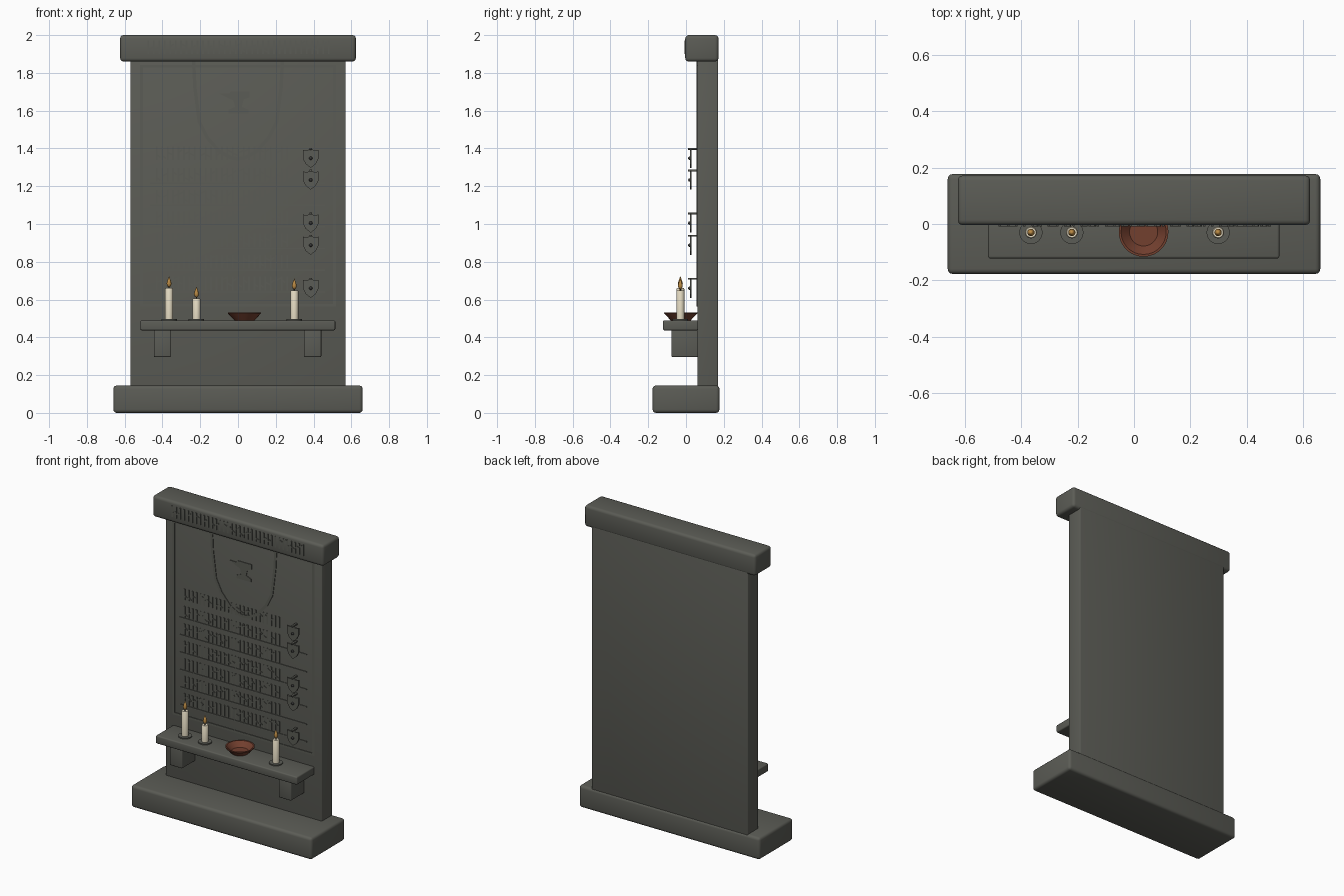
import bpy, bmesh, math, random
from mathutils import Vector

random.seed(4)
cube = bpy.data.objects.get("Cube")
if cube:
    bpy.data.objects.remove(cube, do_unlink=True)


def material(name, rgb):
    m = bpy.data.materials.new(name)
    m.use_nodes = True
    m.diffuse_color = (*rgb, 1)
    m.node_tree.nodes["Principled BSDF"].inputs["Base Color"].default_value = (*rgb, 1)
    return m


STONE = material("grey stone", (0.105, 0.107, 0.092))
IRON = material("dark iron", (0.035, 0.035, 0.035))
WAX = material("cream wax", (0.75, 0.68, 0.52))
CLAY = material("brown clay", (0.17, 0.05, 0.028))
FLAME = material("amber flame", (0.5, 0.26, 0.06))


def make(name, bm, mat, smooth=False):
    bmesh.ops.recalc_face_normals(bm, faces=bm.faces)
    me = bpy.data.meshes.new(name)
    bm.to_mesh(me)
    bm.free()
    me.materials.append(mat)
    ob = bpy.data.objects.new(name, me)
    bpy.context.collection.objects.link(ob)
    if smooth:
        bpy.ops.object.select_all(action="DESELECT")
        ob.select_set(True)
        bpy.context.view_layer.objects.active = ob
        bpy.ops.object.shade_smooth_by_angle(angle=math.radians(40))
    return ob


def block(name, x, y, z, bevel):
    """Bevelled box from (low, high) ranges."""
    bm = bmesh.new()
    bmesh.ops.create_cube(bm, size=1)
    for v in bm.verts:
        v.co = [sum(r) / 2 + c * (r[1] - r[0]) for c, r in zip(v.co, (x, y, z))]
    bmesh.ops.bevel(bm, geom=bm.edges[:], offset=bevel, segments=3,
                    profile=0.5, affect="EDGES")
    return make(name, bm, STONE, True)


def lathe(name, profile, origin, mat, steps=24):
    """Revolve (radius, height) points round the vertical axis."""
    bm = bmesh.new()
    vs = [bm.verts.new((r, 0, z)) for r, z in profile]
    es = [bm.edges.new(p) for p in zip(vs, vs[1:])]
    bmesh.ops.spin(bm, geom=vs + es, axis=(0, 0, 1), cent=(0, 0, 0),
                   angle=math.tau, steps=steps)
    bmesh.ops.remove_doubles(bm, verts=bm.verts, dist=1e-5)
    bmesh.ops.translate(bm, verts=bm.verts, vec=origin)
    return make(name, bm, mat, True)


def extrude_outline(bm, points, front, depth):
    """Add a prism from an x-z outline, running back from y = front."""
    a = [bm.verts.new((x, front, z)) for x, z in points]
    b = [bm.verts.new((x, front + depth, z)) for x, z in points]
    bm.faces.new(a)
    bm.faces.new(b[::-1])
    for i in range(len(a)):
        bm.faces.new((a[i - 1], b[i - 1], b[i], a[i]))


def ribbon(bm, path, width, front, closed=False):
    """Add a flat raised band following an x-z path with mitred corners."""
    pts = [Vector(p) for p in path]
    n = len(pts)
    rows = []
    for i, p in enumerate(pts):
        before = pts[i - 1] if closed or i else None
        after = pts[(i + 1) % n] if closed or i < n - 1 else None
        d1 = (p - before).normalized() if before else (after - p).normalized()
        d2 = (after - p).normalized() if after else d1
        t = (d1 + d2).normalized()
        side = Vector((-t.y, t.x)) * width / 2 / max(t.dot(d1), 0.4)
        rows.append([bm.verts.new((q.x, y, q.y)) for q, y in
                     ((p + side, front), (p - side, front),
                      (p - side, front + 0.01), (p + side, front + 0.01))])
    for i in range(n if closed else n - 1):
        a, b = rows[i], rows[(i + 1) % n]
        for k in range(4):
            bm.faces.new((a[k - 1], a[k], b[k], b[k - 1]))
    if not closed:
        bm.faces.new(rows[0])
        bm.faces.new(rows[-1])


# Main stonework
block("base_plinth", (-0.66, 0.66), (-0.177, 0.177), (0, 0.145), 0.018)
block("back_slab", (-0.57, 0.57), (0.06, 0.17), (0.13, 1.88), 0.005)
block("top_lintel", (-0.624, 0.624), (-0.004, 0.172), (1.86, 2.0), 0.018)
block("shelf", (-0.517, 0.515), (-0.122, 0.065), (0.437, 0.49), 0.008)
for side, x in (("right", -0.4), ("left", 0.395)):
    block(side + "_bracket", (x - 0.046, x + 0.046), (-0.077, 0.065), (0.296, 0.44), 0.006)

# Raised border, hanging chain and row lines on the slab
FACE = 0.056
bm = bmesh.new()
ribbon(bm, [(-0.51, 0.57), (0.51, 0.57), (0.51, 1.835), (-0.51, 1.835)], 0.015, FACE, True)
make("panel_border", bm, STONE)

half = [(0.235, 1.86), (0.228, 1.72), (0.205, 1.54), (0.165, 1.46), (0.1, 1.385), (0.04, 1.352)]
bm = bmesh.new()
ribbon(bm, [(-x, z) for x, z in half] + [(0, 1.345)] + half[::-1], 0.018, FACE)
make("hanging_chain", bm, STONE)

ROWS = [1.375 - 0.115 * i for i in range(7)]
bm = bmesh.new()
for z in ROWS[1:]:
    ribbon(bm, [(-0.465, z - 0.045), (0.46, z - 0.045)], 0.007, FACE)
make("row_lines", bm, STONE)

# Anvil emblem
bm = bmesh.new()
extrude_outline(bm, [(-0.1, 1.69), (-0.05, 1.665), (-0.025, 1.655), (-0.015, 1.62),
                     (-0.05, 1.605), (-0.05, 1.585), (0.055, 1.585), (0.055, 1.605),
                     (0.02, 1.62), (0.03, 1.66), (0.06, 1.67), (0.06, 1.702),
                     (-0.04, 1.702), (-0.045, 1.69)], FACE, 0.01)
make("anvil_emblem", bm, STONE)


# Abstract notch ornament: upright strokes with random slanted ticks
def notches(name, x0, x1, z, front):
    bm = bmesh.new()
    count = round((x1 - x0) / 0.029)
    step = (x1 - x0) / count
    for i in range(count + 1):
        x = x0 + i * step
        ribbon(bm, [(x, z - 0.036), (x, z + 0.036)], 0.009, front)
        if i < count and random.random() < 0.75:
            start, rise = random.uniform(-0.015, 0.02), random.choice((-0.014, 0.014))
            ribbon(bm, [(x, z + start), (x + step * random.choice((0.65, 1)), z + start + rise)],
                   0.008, front)
    make(name, bm, STONE)


notches("lintel_notches", -0.475, 0.48, 1.935, -0.008)
for i, z in enumerate(ROWS):
    notches(f"row_notches_{i + 1}", -0.43, 0.26, z, FACE)

# Small shields hung on pegs
for i, top in enumerate((1.403, 1.288, 1.06, 0.943, 0.715)):
    x, z = 0.385, top - 0.05
    bm = bmesh.new()
    right = [(0, 0.047), (0.018, 0.036), (0.042, 0.04), (0.041, -0.008), (0.026, -0.036), (0, -0.056)]
    outline = right + [(-a, b) for a, b in right[-2:0:-1]]
    extrude_outline(bm, [(x + a, z + b) for a, b in outline], 0.02, 0.01)
    make(f"shield_{i + 1}", bm, STONE)
    bm = bmesh.new()
    bmesh.ops.create_uvsphere(bm, u_segments=12, v_segments=8, radius=0.009)
    bmesh.ops.translate(bm, verts=bm.verts, vec=(x, 0.02, z - 0.005))
    make(f"shield_boss_{i + 1}", bm, IRON, True)
    block(f"shield_peg_{i + 1}", (x - 0.007, x + 0.007), (0.01, 0.062), (top - 0.01, top), 0.002)

# Candles on saucers
for i, (x, top) in enumerate(((-0.365, 0.66), (-0.22, 0.605), (0.298, 0.648))):
    lathe(f"candle_saucer_{i + 1}", [(0, 0.488), (0.041, 0.488), (0.041, 0.497), (0, 0.497)],
          (x, -0.03, 0), STONE)
    lathe(f"candle_{i + 1}", [(0, 0.495), (0.021, 0.495), (0.021, top - 0.004),
                              (0.018, top), (0, top - 0.003)], (x, -0.03, 0), WAX)
    lathe(f"wick_{i + 1}", [(0, 0), (0.003, 0), (0.003, 0.02), (0, 0.02)],
          (x, -0.03, top - 0.005), IRON, 8)
    lathe(f"flame_{i + 1}", [(0, 0), (0.009, 0.008), (0.013, 0.02), (0.009, 0.036), (0, 0.06)],
          (x, -0.03, top + 0.004), FLAME, 12)

# Offering bowl
lathe("offering_bowl", [(0, 0), (0.052, 0), (0.088, 0.038), (0.088, 0.042), (0.08, 0.042),
                        (0.05, 0.01), (0, 0.01)], (0.034, -0.028, 0.489), CLAY, 28)
